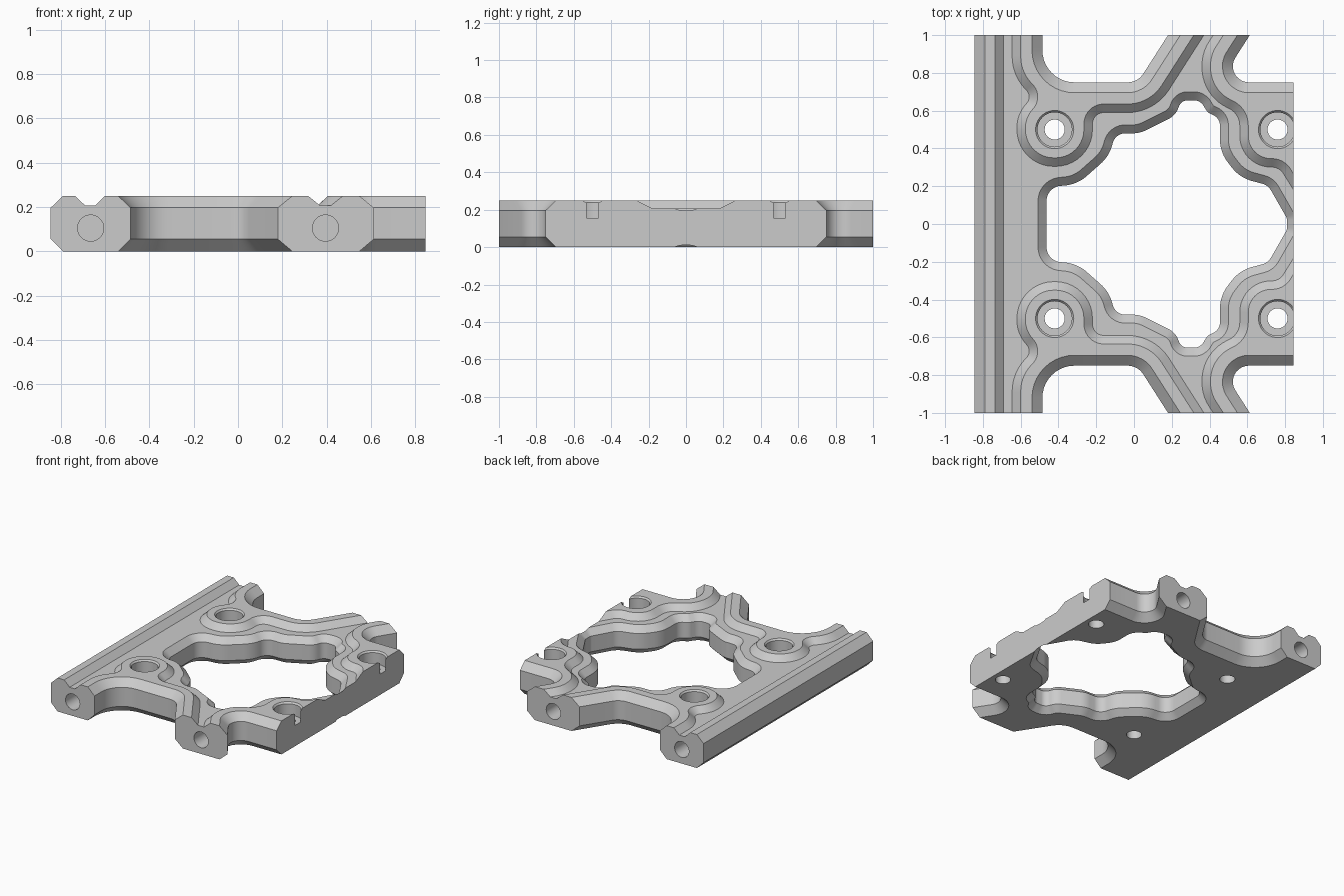
import bpy, bmesh
from math import cos, sin, pi, tan
from mathutils import Vector, Matrix

if "Cube" in bpy.data.objects:
    bpy.data.objects.remove(bpy.data.objects["Cube"])

grey = bpy.data.materials.new("plain grey")
grey.use_nodes = True
colour = (0.6, 0.6, 0.6, 1)
grey.diffuse_color = colour
grey.node_tree.nodes["Principled BSDF"].inputs["Base Color"].default_value = colour


def mirrored(half):
    """Close a half outline by reflecting it across y = 0."""
    return half + [(x, -y, r) for x, y, r in reversed(half)]


def rounded(corners, steps=10):
    """Polygon with a fillet of the given radius at each corner."""
    out = []
    for i, (x, y, r) in enumerate(corners):
        p = Vector((x, y))
        if r == 0:
            out.append(p)
            continue
        a = (Vector(corners[i - 1][:2]) - p).normalized()
        b = (Vector(corners[(i + 1) % len(corners)][:2]) - p).normalized()
        half = a.angle(b) / 2
        sweep = pi - 2 * half
        centre = p + (a + b).normalized() * (r / sin(half))
        start = p + a * (r / tan(half)) - centre
        end = p + b * (r / tan(half)) - centre
        for k in range(steps + 1):
            t = sweep * k / steps
            out.append(centre + (start * sin(sweep - t) + end * sin(t)) / sin(sweep))
    return out


def offset(poly, d):
    """Grow a clockwise polygon by d (negative shrinks it)."""
    out = []
    for i, p in enumerate(poly):
        a = (p - poly[i - 1]).normalized()
        b = (poly[(i + 1) % len(poly)] - p).normalized()
        na, nb = Vector((-a.y, a.x)), Vector((-b.y, b.x))
        out.append(p + (na + nb) * (d / (1 + na.dot(nb))))
    return out


def finish(name, bm):
    bm.normal_update()
    mesh = bpy.data.meshes.new(name)
    bm.to_mesh(mesh)
    bm.free()
    mesh.materials.append(grey)
    obj = bpy.data.objects.new(name, mesh)
    bpy.context.collection.objects.link(obj)
    return obj


def stack(name, poly, levels):
    """Solid through offset copies of a clockwise outline, as (offset, height)."""
    bm = bmesh.new()
    rings = [[bm.verts.new((p.x, p.y, z)) for p in offset(poly, d)] for d, z in levels]
    n = len(poly)
    for low, high in zip(rings, rings[1:]):
        for i in range(n):
            j = (i + 1) % n
            bm.faces.new((low[i], high[i], high[j], low[j]))
    bm.faces.new(rings[0])
    bm.faces.new(rings[-1][::-1])
    return finish(name, bm)


def cut(target, tool, operation="DIFFERENCE"):
    """Apply a boolean, moving to the next solver if one returns nothing."""
    tool.hide_render = True
    mod = target.modifiers.new(tool.name, "BOOLEAN")
    mod.operation, mod.object = operation, tool
    for solver in ("EXACT", "MANIFOLD", "FLOAT"):
        mod.solver = solver
        bpy.context.view_layer.update()
        graph = bpy.context.evaluated_depsgraph_get()
        mesh = bpy.data.meshes.new_from_object(target.evaluated_get(graph))
        if len(mesh.polygons):
            break
    target.modifiers.remove(mod)
    target.data = mesh
    bpy.data.objects.remove(tool)


# Plate with chamfered edges, overlong so that its ends can be cut square
outline = rounded(mirrored([
    (-.845, 1.2, 0), (-.485, 1.2, 0), (-.485, .75, .17), (.02, .75, .1),
    (.308, 1.2, 0), (.741, 1.2, 0), (.453, .75, .085), (1.05, .75, 0)]))
plate = stack("plate", outline, [(-.055, 0), (0, .055), (0, .197), (-.055, .25)])

# Square ends
bm = bmesh.new()
bmesh.ops.create_cube(bm, size=1, matrix=Matrix.Translation((-.03, 0, .125))
                      @ Matrix.Diagonal((1.75, 2, 1, 1)))
cut(plate, finish("end_trim", bm), "INTERSECT")

# Sunken floor with sloped sides, running round the raised hole bosses
pocket = rounded(mirrored([
    (-.69, 1.2, 0), (-.645, 1.2, 0), (-.645, .784, .25), (-.537, .676, .05),
    (-.62, .578, .19), (-.62, .305, .195), (-.22, .305, .195), (-.22, .59, .06),
    (.108, .59, .26), (.498, 1.2, 0), (.549, 1.2, 0), (.36, .908, .235),
    (.36, .679, .235), (.56, .585, .1), (.56, .305, .165), (.77, .3, .07),
    (.92, .06, 0)]))
cut(plate, stack("floor_pocket", pocket, [(0, .207), (.045, .25), (.045, .3)]))

# Wavy central opening, chamfered above and below
opening = rounded(mirrored([
    (-.463, .195, .08), (-.3, .21, .2), (-.13, .36, .2), (-.1, .48, .07),
    (.03, .48, .15), (.22, .575, .1), (.25, .655, .05), (.35, .655, .06),
    (.39, .59, .06), (.455, .56, .06), (.455, .38, .2), (.56, .245, .2),
    (.71, .205, .08), (.81, .03, .04)]))
cut(plate, stack("centre_opening", opening,
                 [(.045, -.1), (.045, 0), (0, .045), (0, .162), (.045, .207), (.045, .23)]))

# Counterbored screw holes
for x in (-.42, .76):
    for y in (-.5, .5):
        circle = [Vector((x + .053 * cos(a), y - .053 * sin(a)))
                  for a in (2 * pi * k / 40 for k in range(40))]
        cut(plate, stack("screw_hole", circle, [(0, -.1), (0, .155), (.038, .155),
                                                (.038, .238), (.048, .25), (.048, .3)]))

# Blind holes in the square ends
for x in (-.665, .395):
    for y in (-1, 1):
        bm = bmesh.new()
        bmesh.ops.create_cone(bm, cap_ends=True, segments=32, radius1=.059, radius2=.059,
                              depth=.4, matrix=Matrix.Translation((x, y, .105))
                              @ Matrix.Rotation(pi / 2, 4, "X"))
        cut(plate, finish("end_hole", bm))

# Smooth the curved walls and keep the edges crisp
bpy.ops.object.select_all(action="DESELECT")
plate.select_set(True)
bpy.context.view_layer.objects.active = plate
bpy.ops.object.shade_smooth_by_angle(angle=pi / 7)
